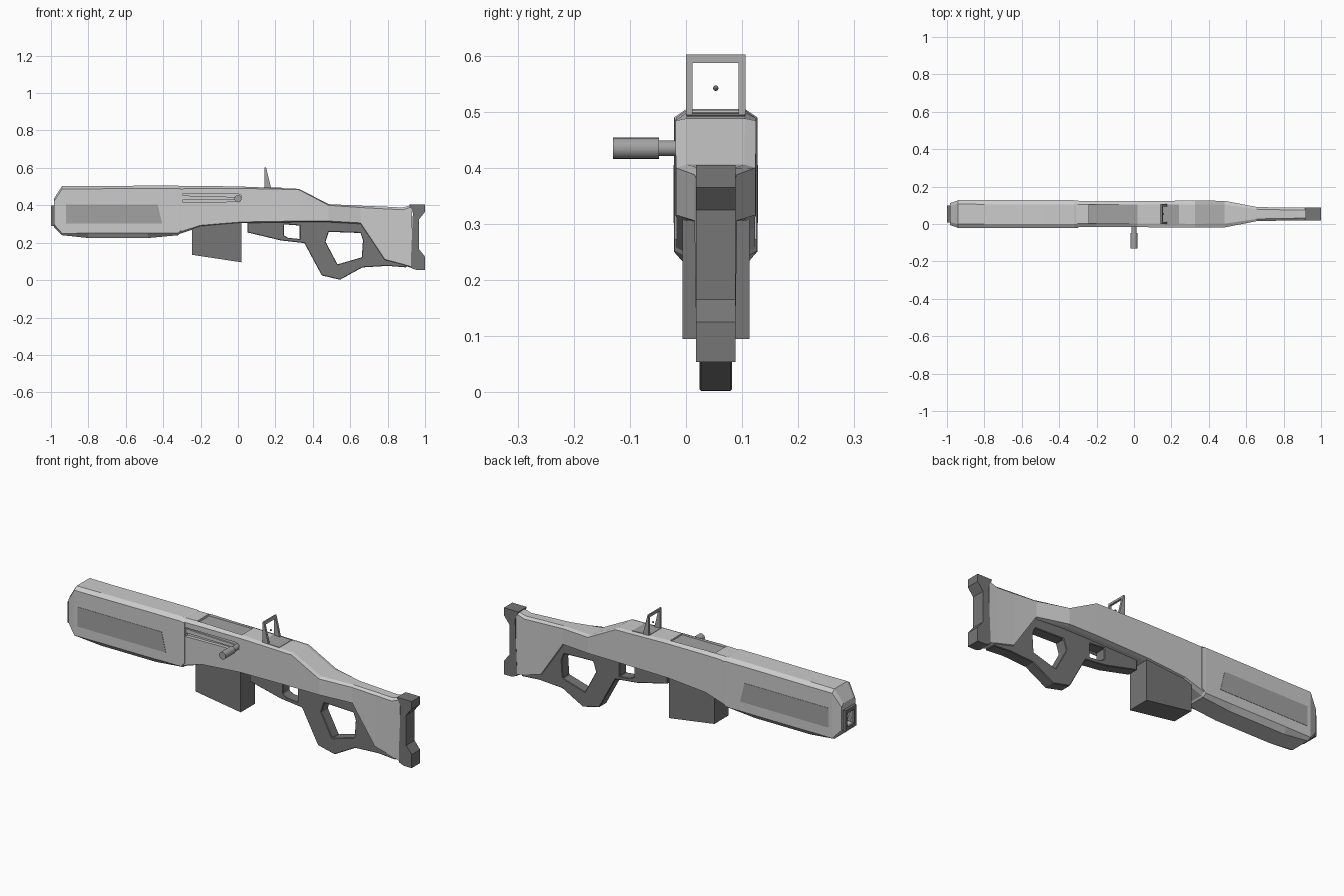
import bpy, bmesh, math
from mathutils import Matrix

CY = 0.053  # centre plane of the rifle (the handle sticks out to -y)


def material(name, v):
    m = bpy.data.materials.new(name)
    m.diffuse_color = (v, v, v, 1)
    return m


LIGHT = material("light grey", 0.60)
MID = material("mid grey", 0.36)
DARK = material("dark grey", 0.18)


def finish(name, bm, mat):
    bmesh.ops.recalc_face_normals(bm, faces=bm.faces)
    me = bpy.data.meshes.new(name)
    bm.to_mesh(me)
    bm.free()
    me.materials.append(mat)
    ob = bpy.data.objects.new(name, me)
    bpy.context.collection.objects.link(ob)
    return ob


def loft(name, rings, mat):
    """Skin a row of equal-length point rings and cap both ends."""
    bm = bmesh.new()
    vs = [[bm.verts.new(p) for p in r] for r in rings]
    n = len(vs[0])
    for a, b in zip(vs, vs[1:]):
        for i in range(n):
            j = (i + 1) % n
            bm.faces.new((a[i], a[j], b[j], b[i]))
    bm.faces.new(vs[0])
    bm.faces.new(vs[-1])
    return finish(name, bm, mat)


def prism(name, pts, y0, y1, mat):
    """Extrude an x-z profile from y0 to y1, relative to the centre plane."""
    return loft(name, [[(x, CY + y, z) for x, z in pts] for y in (y0, y1)], mat)


def box(name, x0, x1, y0, y1, z0, z1, mat):
    return prism(name, [(x0, z0), (x1, z0), (x1, z1), (x0, z1)], y0, y1, mat)


def apply(ob, mod):
    bpy.context.view_layer.objects.active = ob
    bpy.ops.object.modifier_apply(modifier=mod.name)


def cut(ob, cutter):
    mod = ob.modifiers.new("cut", 'BOOLEAN')
    mod.operation = 'DIFFERENCE'
    mod.solver = 'EXACT'
    mod.object = cutter
    apply(ob, mod)
    bpy.data.objects.remove(cutter)


def bevel(ob, w):
    mod = ob.modifiers.new("bevel", 'BEVEL')
    mod.width = w
    mod.segments = 1
    mod.limit_method = 'ANGLE'
    mod.angle_limit = math.radians(40)
    apply(ob, mod)


def section(x, zb, zt, hw, inset, cb, ct):
    """Eight-sided cross-section with chamfered top and bottom edges."""
    half = [(hw - inset, zb), (hw, zb + cb), (hw, zt - ct), (hw - inset, zt)]
    pts = half + [(-y, z) for y, z in reversed(half)]
    return [(x, CY + y, z) for y, z in pts]


# fore-end shroud
fore = loft("fore_end", [section(*s) for s in [
    (-0.985, 0.285, 0.435, 0.058, 0.015, 0.015, 0.015),
    (-0.940, 0.240, 0.503, 0.074, 0.020, 0.010, 0.015),
    (-0.800, 0.225, 0.503, 0.074, 0.022, 0.026, 0.015),
    (-0.480, 0.225, 0.505, 0.074, 0.022, 0.026, 0.015),
    (-0.320, 0.240, 0.505, 0.074, 0.022, 0.012, 0.015),
    (-0.298, 0.262, 0.500, 0.073, 0.020, 0.012, 0.015)]], LIGHT)

# receiver running back into the shoulder stock
body = loft("receiver_and_stock", [section(*s) for s in [
    (-0.32, 0.245, 0.502, 0.070, 0.020, 0.010, 0.014),
    (-0.20, 0.285, 0.504, 0.070, 0.020, 0.008, 0.014),
    (0.02, 0.305, 0.500, 0.070, 0.020, 0.006, 0.010),
    (0.325, 0.310, 0.488, 0.072, 0.020, 0.006, 0.004),
    (0.485, 0.310, 0.406, 0.071, 0.020, 0.006, 0.006),
    (0.655, 0.300, 0.398, 0.038, 0.012, 0.006, 0.010),
    (0.785, 0.105, 0.393, 0.035, 0.012, 0.006, 0.012),
    (0.880, 0.080, 0.388, 0.034, 0.012, 0.006, 0.012),
    (0.930, 0.065, 0.402, 0.034, 0.012, 0.006, 0.010)]], LIGHT)

# cocking slot on the front side, ejection recess on top
cut(body, prism("slot_cutter", [(-0.295, 0.415), (0.0, 0.420), (0.018, 0.43),
                                (0.018, 0.452), (0.0, 0.462), (-0.295, 0.462)],
                -0.1, -0.052, LIGHT))
cut(body, box("hatch_cutter", -0.24, 0.02, -0.05, 0.05, 0.488, 0.6, LIGHT))
box("hatch_floor", -0.24, 0.02, -0.05, 0.05, 0.485, 0.492, MID)
prism("slot_rail", [(-0.295, 0.432), (0.0, 0.428), (0.0, 0.444), (-0.295, 0.452)],
      -0.056, -0.064, LIGHT)

# square muzzle with bore
muzzle = box("muzzle", -1.0, -0.95, -0.045, 0.045, 0.29, 0.40, DARK)
for ob in (muzzle, fore):
    cut(ob, box("bore_cutter", -1.1, -0.90, -0.029, 0.029, 0.309, 0.381, DARK))

# dark panels on both sides of the fore-end
for side, label in ((-1, "front"), (1, "back")):
    prism("side_panel_" + label, [(-0.92, 0.302), (-0.405, 0.302), (-0.43, 0.405),
                                  (-0.92, 0.405)], side * 0.070, side * 0.0755, MID)

# magazine
prism("magazine", [(-0.245, 0.135), (0.02, 0.095), (0.02, 0.32), (-0.245, 0.32)],
      -0.059, 0.060, DARK)

# trigger guard and thumbhole grip in one frame
grip = prism("grip_and_guard", [
    (0.05, 0.318), (0.05, 0.255), (0.23, 0.212), (0.355, 0.198), (0.448, 0.025),
    (0.545, 0.002), (0.665, 0.068), (0.80, 0.076), (0.90, 0.068), (0.90, 0.11),
    (0.80, 0.12), (0.68, 0.318)], -0.029, 0.029, DARK)
cut(grip, prism("thumbhole_cutter", [(0.485, 0.258), (0.655, 0.252), (0.668, 0.215),
                                     (0.662, 0.122), (0.532, 0.084), (0.468, 0.205)],
                -0.1, 0.1, DARK))
cut(grip, prism("guard_cutter", [(0.245, 0.298), (0.245, 0.240), (0.268, 0.226),
                                 (0.33, 0.220), (0.33, 0.292)], -0.1, 0.1, DARK))
bevel(grip, 0.007)

# notched butt pad
pad = prism("butt_pad", [
    (0.925, 0.065), (0.955, 0.054), (1.0, 0.054), (1.0, 0.125), (0.968, 0.165),
    (0.968, 0.325), (1.0, 0.365), (1.0, 0.405), (0.915, 0.405), (0.935, 0.36),
    (0.925, 0.12)], -0.035, 0.035, DARK)

# flip-up rear sight: base plate, two tapered posts, crossbar and bead
prism("sight_base", [(0.14, 0.488), (0.24, 0.484), (0.24, 0.4935), (0.14, 0.4975)],
      -0.052, 0.052, MID)
for y0, label in ((-0.053, "front"), (0.041, "back")):
    prism("sight_post_" + label, [(0.143, 0.488), (0.178, 0.488), (0.150, 0.602),
                                  (0.143, 0.602)], y0, y0 + 0.012, MID)
prism("sight_crossbar", [(0.143, 0.587), (0.154, 0.587), (0.150, 0.602), (0.143, 0.602)],
      -0.053, 0.053, MID)
bm = bmesh.new()
bmesh.ops.create_icosphere(bm, subdivisions=2, radius=0.005,
                           matrix=Matrix.Translation((0.155, CY, 0.542)))
finish("sight_bead", bm, DARK)


# cocking handle: thin stem and thicker knob
def rod(name, r, y0, y1, mat):
    rings = [[(r * math.cos(a * math.tau / 20), y, 0.435 + r * math.sin(a * math.tau / 20))
              for a in range(20)] for y in (y0, y1)]
    ob = loft(name, rings, mat)
    for f in ob.data.polygons:
        f.use_smooth = len(f.vertices) == 4
    return ob


rod("handle_stem", 0.014, -0.052, 0.01, MID)
rod("handle_knob", 0.019, -0.130, -0.048, MID)
